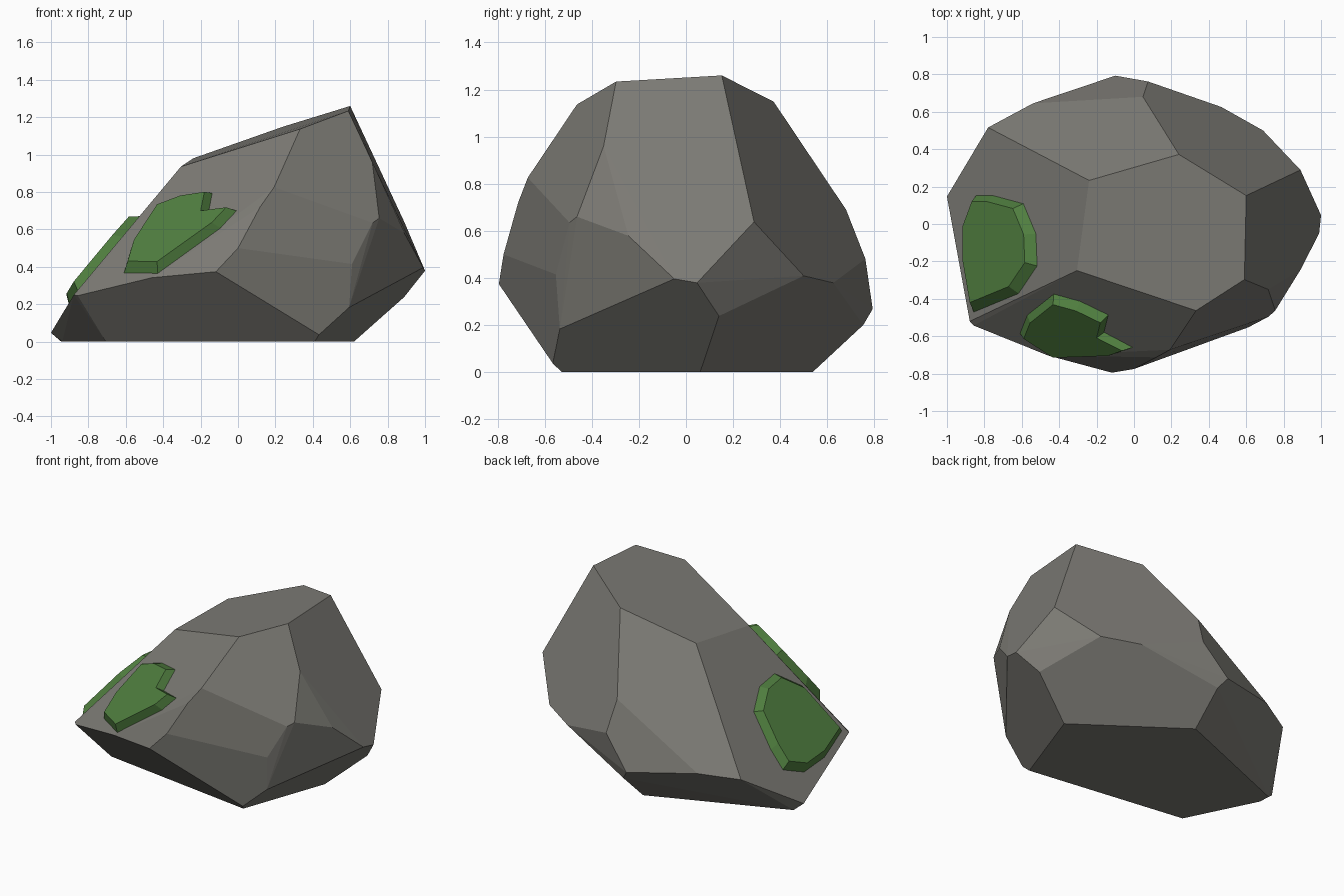
import bpy, bmesh, math
from mathutils import Vector


def material(name, rgb):
    m = bpy.data.materials.new(name)
    m.diffuse_color = (*rgb, 1)
    return m


def finish(name, bm, mat):
    bmesh.ops.recalc_face_normals(bm, faces=bm.faces[:])
    mesh = bpy.data.meshes.new(name)
    bm.to_mesh(mesh)
    bm.free()
    mesh.materials.append(mat)
    obj = bpy.data.objects.new(name, mesh)
    bpy.context.collection.objects.link(obj)
    return obj


stone = material("stone", (0.2, 0.195, 0.175))
moss = material("moss", (0.08, 0.21, 0.05))

# Rock: convex chipped boulder, given by its corners
left_face = [(-0.24, 0.233, 0.98), (-0.305, -0.249, 0.936), (-0.878, -0.52, 0.25)]
front_face = [(-0.305, -0.249, 0.936), (0.332, -0.463, 1.137), (-0.46, -0.703, 0.342)]
corners = left_face + front_face[1:] + [
    # top rim
    (0.6, 0.152, 1.26), (0.59, -0.297, 1.234), (0.24, 0.372, 1.149),
    # right side
    (0.718, -0.35, 0.96), (0.755, -0.463, 0.66), (0.72, -0.495, 0.635),
    (0.89, -0.245, 0.579), (0.99, -0.05, 0.396), (1.0, 0.047, 0.379),
    (0.89, 0.289, 0.638), (0.888, 0.14, 0.238),
    # front
    (0.61, -0.553, 0.415), (0.594, -0.536, 0.183), (0.433, -0.566, 0.037),
    (0.193, -0.672, 0.826), (0.118, -0.713, 0.72), (0.0, -0.775, 0.5),
    (-0.118, -0.795, 0.374), (-0.857, -0.543, 0.246),
    # back
    (0.69, 0.5, 0.409), (0.466, 0.626, 0.379), (0.075, 0.762, 0.481),
    (0.048, 0.68, 0.69), (-0.10, 0.793, 0.268), (-0.05, 0.753, 0.2),
    (-0.54, 0.645, 0.32), (-0.78, 0.516, 0.293), (-1.0, 0.147, 0.047),
    # underside
    (0.62, 0.06, 0), (0.41, -0.528, 0), (-0.05, 0.538, 0),
    (-0.706, -0.37, 0), (-0.94, 0.1, 0), (-0.945, 0.18, 0),
]
bm = bmesh.new()
for c in corners:
    bm.verts.new(c)
hull = bmesh.ops.convex_hull(bm, input=bm.verts[:])
loose = [v for v in bm.verts if not v.link_faces]
bmesh.ops.delete(bm, geom=loose, context='VERTS')
bmesh.ops.dissolve_limit(bm, angle_limit=math.radians(4),
                         verts=bm.verts[:], edges=bm.edges[:])
finish("rock", bm, stone)


# Moss: bevelled slab lying on one rock face, outline given as seen from above
def moss_patch(name, face, outline, thick=0.05, spread=1.16):
    o, b, c = (Vector(p) for p in face)
    n = (b - o).cross(c - o).normalized()
    if n.z < 0:
        n.negate()

    def lift(x, y):
        z = o.z + (thick - n.x * (x - o.x) - n.y * (y - o.y)) / n.z
        return Vector((x, y, z))

    top = [lift(x, y) for x, y in outline]
    mid = sum(top, Vector()) / len(top)
    base = [mid + (p - mid) * spread - n * (thick + 0.003) for p in top]
    bm = bmesh.new()
    tv = [bm.verts.new(p) for p in top]
    bv = [bm.verts.new(p) for p in base]
    bm.faces.new(tv)
    bm.faces.new(bv[::-1])
    for i in range(len(tv)):
        j = (i + 1) % len(tv)
        bm.faces.new((tv[i], bv[i], bv[j], tv[j]))
    finish(name, bm, moss)


moss_patch("moss_left", left_face, [
    (-0.868, 0.12), (-0.787, 0.12), (-0.648, 0.083), (-0.59, -0.056), (-0.584, -0.206),
    (-0.67, -0.334), (-0.878, -0.42), (-0.916, -0.2), (-0.916, -0.01)])
moss_patch("moss_front", front_face, [
    (-0.59, -0.614), (-0.556, -0.529), (-0.433, -0.431), (-0.31, -0.465), (-0.18, -0.528),
    (-0.20, -0.609), (-0.064, -0.678), (-0.14, -0.705), (-0.433, -0.715)])
